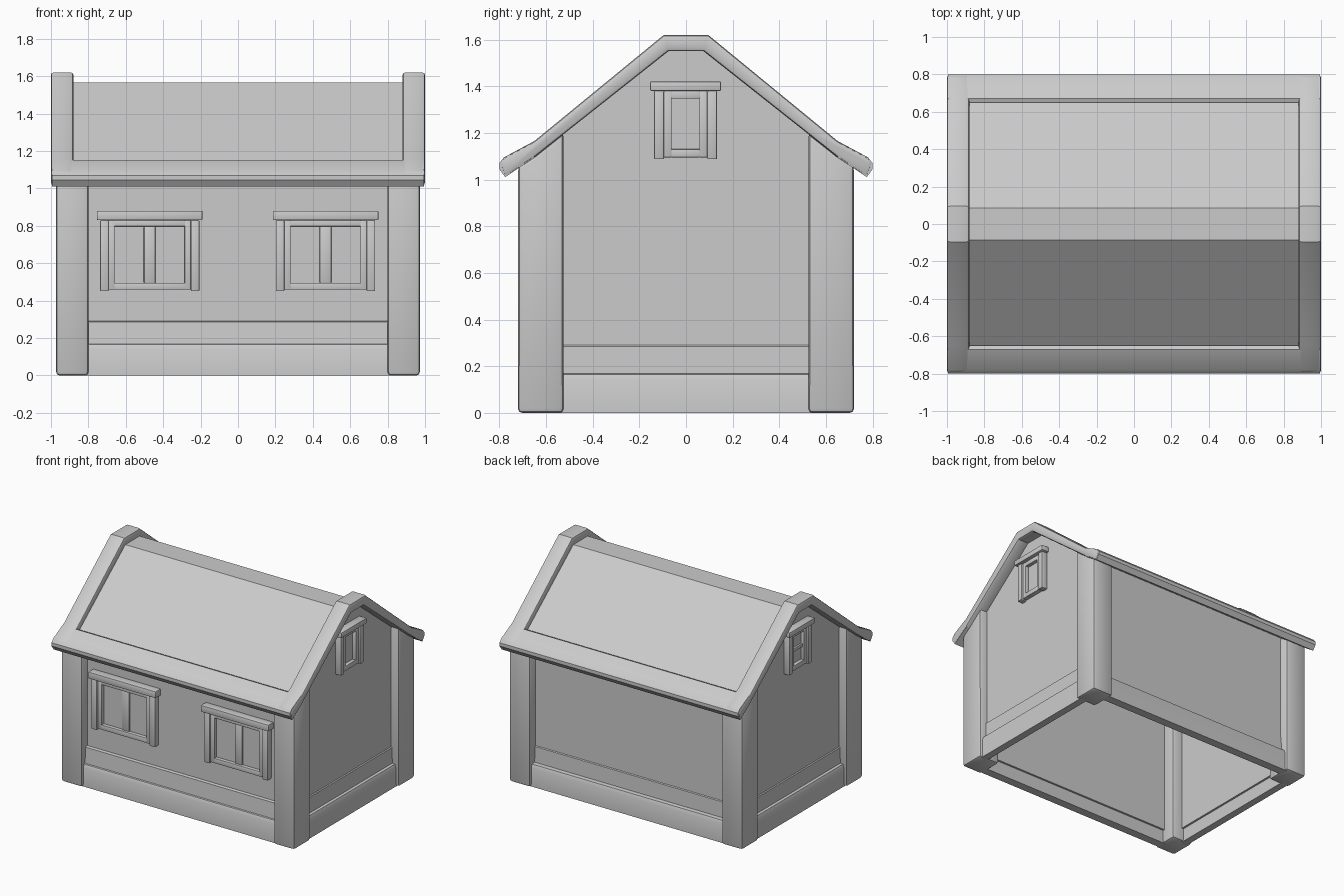
import bpy, bmesh, math

if "Cube" in bpy.data.objects:
    bpy.data.objects.remove(bpy.data.objects["Cube"])


def prism(name, profile, lo, hi, axis="x", bevel=0.0):
    """Extrude a 2D profile: (y, z) along x, or (x, z) along y."""
    def pt(a, b, c):
        return (c, a, b) if axis == "x" else (a, c, b)
    bm = bmesh.new()
    rings = [[bm.verts.new(pt(a, b, c)) for a, b in profile] for c in (lo, hi)]
    n = len(profile)
    bm.faces.new(rings[0])
    bm.faces.new(rings[1])
    for i in range(n):
        j = (i + 1) % n
        bm.faces.new((rings[0][i], rings[0][j], rings[1][j], rings[1][i]))
    bmesh.ops.recalc_face_normals(bm, faces=bm.faces)
    if bevel:
        edges = [e for e in bm.edges if e.calc_face_angle(0) > math.radians(48)]
        bmesh.ops.bevel(bm, geom=edges, offset=bevel, segments=2, profile=0.5,
                        affect="EDGES", clamp_overlap=True)
    me = bpy.data.meshes.new(name)
    bm.to_mesh(me)
    bm.free()
    me.shade_smooth()
    me.set_sharp_from_angle(angle=math.radians(32))
    ob = bpy.data.objects.new(name, me)
    bpy.context.collection.objects.link(ob)
    return ob


def rect(a0, a1, b0, b1):
    return [(a0, b0), (a1, b0), (a1, b1), (a0, b1)]


def arch(half):
    """Mirror a half profile (top to eave) into a full left-right line."""
    return [(-y, z) for y, z in reversed(half)] + half


# roof lines, from ridge to eave
upper = [(0.095, 1.62), (0.65, 1.165), (0.78, 1.095), (0.80, 1.07)]
lower = [(0.075, 1.55), (0.53, 1.19), (0.65, 1.095), (0.775, 1.01)]
panel_top = [(0.085, 1.567), (0.66, 1.11)]
panel_low = [(0.075, 1.55), (0.66, 1.09)]

# raised gable rims at both ends
for s, side in ((-1, "left"), (1, "right")):
    prism(side + "_roof_rim", arch(upper) + arch(lower)[::-1],
          *sorted((s * 0.88, s * 1.0)), bevel=0.014)

# recessed roof slab
prism("roof_panel", arch(panel_top) + arch(panel_low)[::-1], -0.9, 0.9)

# raised, flared eaves
eave = [(0.65, 1.095), (0.65, 1.145), (0.67, 1.152), (0.78, 1.095),
        (0.80, 1.07), (0.80, 1.045), (0.775, 1.01)]
for s, side in ((-1, "front"), (1, "back")):
    prism(side + "_eave", [(s * y, z) for y, z in eave], -0.995, 0.995)

# corner posts with tops cut to the roof slope
post = [(0.525, 0), (0.72, 0), (0.72, 1.055), (0.65, 1.10), (0.525, 1.20)]
for sy, fb in ((-1, "front"), (1, "back")):
    for sx, lr in ((-1, "left"), (1, "right")):
        prism(f"{fb}_{lr}_post", [(sy * y, z) for y, z in post],
              *sorted((sx * 0.80, sx * 0.972)), bevel=0.018)

# thin long walls and gable walls
for s, side in ((-1, "front"), (1, "back")):
    prism(side + "_wall", rect(*sorted((s * 0.62, s * 0.65)), 0.10, 1.11), -0.9, 0.9)
gable = [(-0.64, 0.10), (0.64, 0.10), (0.64, 1.10), (0.53, 1.195),
         (0.075, 1.555), (-0.075, 1.555), (-0.53, 1.195), (-0.64, 1.10)]
for s, side in ((-1, "left"), (1, "right")):
    prism(side + "_gable_wall", gable, *sorted((s * 0.88, s * 0.91)))


def skirting(wall, out, step):
    """Base board with a sloping upper band."""
    return [(wall - 0.015, 0), (out, 0), (out, 0.14), (out - 0.01, 0.165),
            (wall + step, 0.168), (wall + step * 0.7, 0.285),
            (wall, 0.29), (wall - 0.015, 0.29)]


for s, side, step in ((-1, "front", 0.03), (1, "back", 0.01)):
    prism(side + "_skirting", [(s * d, z) for d, z in skirting(0.65, 0.70, step)],
          -0.82, 0.82, "x")
for s, side in ((-1, "left"), (1, "right")):
    prism(side + "_skirting", [(s * d, z) for d, z in skirting(0.91, 0.95, 0.01)],
          -0.56, 0.56, "y")


def window(name, axis, sign, wall, mid, w, z0, z1, jamb, inner, hood, bottom):
    """Hooded window; w is half width, axis is the direction it faces."""
    def slab(part, a0, a1, b0, b1, depth, bevel=0.005):
        c = sorted((sign * (wall - 0.005), sign * (wall + depth)))
        prism(f"{name}_{part}", rect(mid + a0, mid + a1, b0, b1), *c, axis, bevel)
    top = z1 - hood
    o = w - jamb - inner
    slab("hood", -w - 0.017, w + 0.017, top, z1, 0.06)
    for s, lr in ((-1, "left"), (1, "right")):
        slab(lr + "_jamb", *sorted((s * (w - jamb), s * w)), z0, top, 0.045)
        slab(lr + "_sash", *sorted((s * o, s * (w - jamb))), z0 + 0.008, top, 0.033, 0.003)
    slab("sill", -o - 0.002, o + 0.002, z0 + 0.008, z0 + bottom, 0.033, 0.003)
    slab("head", -o - 0.002, o + 0.002, top - inner, top, 0.033, 0.003)
    slab("pane", -o - 0.005, o + 0.005, z0 + 0.02, top - 0.01, 0.006, 0)
    return slab, o, top


# two front windows with a central bar
for mid, side in ((-0.472, "left"), (0.468, "right")):
    slab, o, top = window("front_" + side + "_window", "y", -1, 0.65, mid,
                          0.265, 0.45, 0.88, 0.045, 0.033, 0.05, 0.045)
    slab("mullion", -0.032, 0.032, 0.49, top - 0.03, 0.018, 0.01)

# small attic windows in the gables
for s, side in ((-1, "left"), (1, "right")):
    slab, o, top = window(side + "_attic_window", "x", s, 0.91, -0.002,
                          0.135, 1.087, 1.42, 0.042, 0.033, 0.04, 0.043)
    if s < 0:
        slab("crossbar", -o, o, 1.225, 1.25, 0.02, 0.003)
